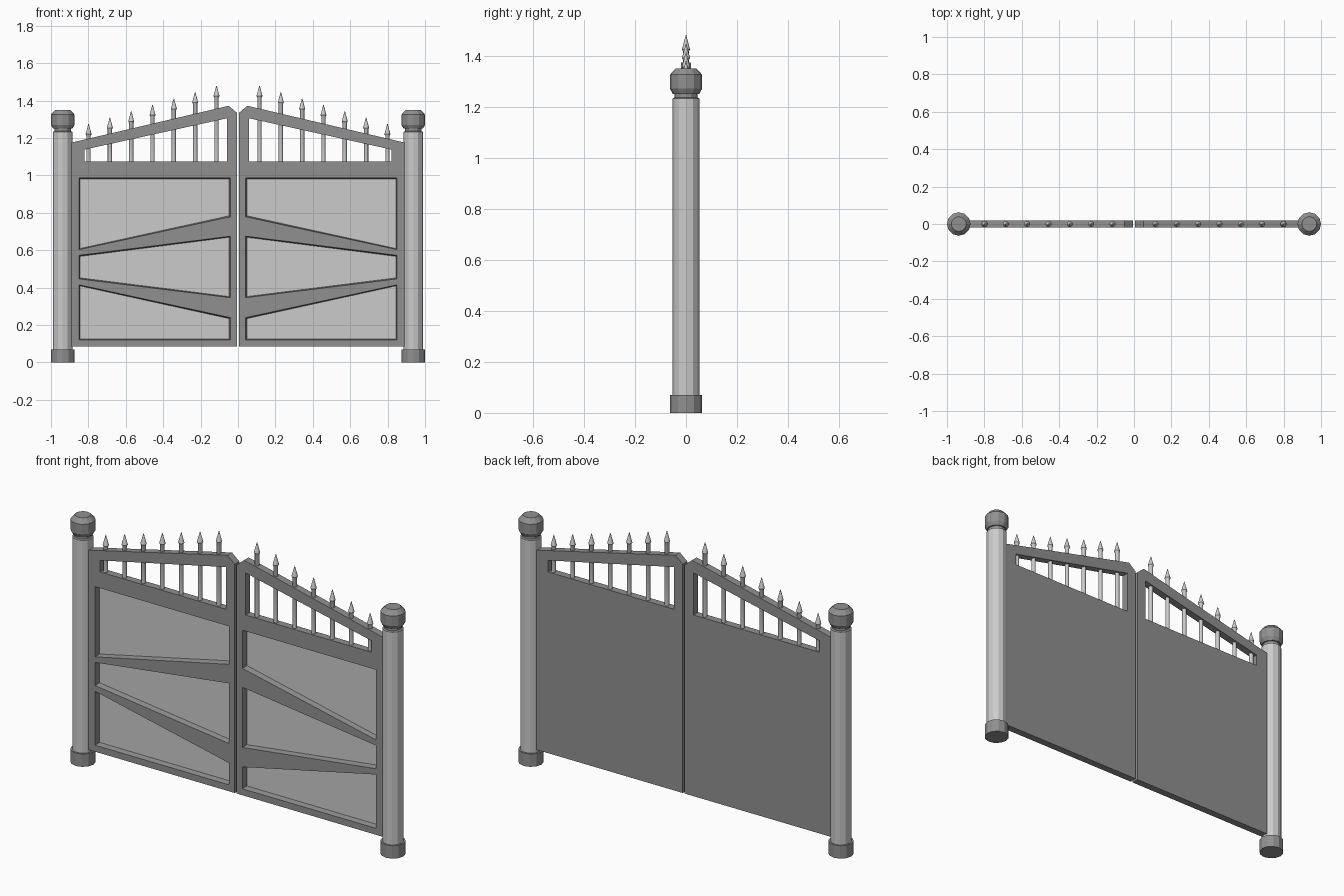
import bpy, bmesh, math
from mathutils import Vector

if "Cube" in bpy.data.objects:
    bpy.data.objects.remove(bpy.data.objects["Cube"])


def grey(name, v):
    m = bpy.data.materials.new(name)
    m.diffuse_color = (v, v, v, 1)
    m.use_nodes = True
    m.node_tree.nodes["Principled BSDF"].inputs["Base Color"].default_value = m.diffuse_color
    return m


# slot 0 = dark iron, slot 1 = lighter metal
MATS = [grey("dark_grey", 0.28), grey("light_grey", 0.55)]


def make_object(name, bm, mirror=True):
    bmesh.ops.recalc_face_normals(bm, faces=bm.faces[:])
    mesh = bpy.data.meshes.new(name)
    bm.to_mesh(mesh)
    bm.free()
    for m in MATS:
        mesh.materials.append(m)
    ob = bpy.data.objects.new(name, mesh)
    bpy.context.collection.objects.link(ob)
    if mirror:
        ob.modifiers.new("Mirror", 'MIRROR').use_mirror_merge = False
    return ob


def lathe(bm, profile, x, sides, light):
    """Closed turned solid about a vertical axis at x; profile is (radius, z).
    Bands whose index is in light get the lighter material."""
    rings = []
    for r, z in profile:
        rings.append([bm.verts.new((x + r * math.cos(2 * math.pi * i / sides),
                                    r * math.sin(2 * math.pi * i / sides), z))
                      for i in range(sides)])
    for k, (a, b) in enumerate(zip(rings, rings[1:])):
        for i in range(sides):
            j = (i + 1) % sides
            f = bm.faces.new((a[i], a[j], b[j], b[i]))
            f.material_index = int(k in light)
    bm.faces.new(rings[0])
    bm.faces.new(rings[-1])


def prism(bm, pts, y0, y1, shrink=0.0, floor=0):
    """Extrude an (x, z) outline from y0 to y1, optionally tapering at y1."""
    c = sum((Vector(p) for p in pts), Vector((0, 0))) / len(pts)
    front = [bm.verts.new((x, y0, z)) for x, z in pts]
    back = [bm.verts.new((x - math.copysign(shrink, x - c.x), y1,
                          z - math.copysign(shrink, z - c.y))) for x, z in pts]
    n = len(pts)
    for i in range(n):
        j = (i + 1) % n
        bm.faces.new((front[i], front[j], back[j], back[i]))
    bm.faces.new(front)
    bm.faces.new(back).material_index = floor


# posts: dark base, light shaft, dark neck and chamfered cap
bm = bmesh.new()
lathe(bm, [(0.063, 0), (0.063, 0.07), (0.053, 0.07), (0.053, 1.232),
           (0.045, 1.236), (0.045, 1.25), (0.052, 1.25), (0.063, 1.27),
           (0.063, 1.325), (0.04, 1.35)], 0.937, 12, {2})
make_object("post", bm)

# cutters: recessed front panels (light floors) and the open window above them
T = 0.02
IN, OUT = 0.041, 0.85
panels = [
    [(IN, 0.987), (OUT, 0.987), (OUT, 0.603), (IN, 0.778)],
    [(IN, 0.675), (OUT, 0.573), (OUT, 0.446), (IN, 0.346)],
    [(IN, 0.24), (OUT, 0.415), (OUT, 0.12), (IN, 0.12)],
]
bm = bmesh.new()
for p in panels:
    prism(bm, p, -T - 0.002, T - 0.01, 0.006, floor=1)
prism(bm, [(0.06, 1.305), (0.82, 1.138), (0.82, 1.075), (0.06, 1.075)],
      -0.1, 0.1)
cutter = make_object("panel_cutter", bm, mirror=False)
cutter.hide_render = True
cutter.hide_viewport = True

# gate leaves: sloped top with clipped peak at the meeting edge
bm = bmesh.new()
prism(bm, [(0.006, 0.085), (0.9, 0.085), (0.9, 1.173), (0.05, 1.372),
           (0.006, 1.335)], -T, T)
leaf = make_object("gate_leaf", bm, mirror=False)
cut = leaf.modifiers.new("Panels", 'BOOLEAN')
cut.operation = 'DIFFERENCE'
cut.solver = 'EXACT'
cut.object = cutter
leaf.modifiers.new("Mirror", 'MIRROR').use_mirror_merge = False

# spear-topped bars, stepping down towards the posts
bm = bmesh.new()
for i in range(7):
    tip = 1.48 - 0.034 * i
    lathe(bm, [(0.0115, 1.07), (0.0115, tip - 0.064), (0.016, tip - 0.056),
               (0.001, tip)], 0.114 * (i + 1) + 0.001, 12, {0, 1, 2})
bars = make_object("spear_bars", bm)
bpy.context.view_layer.objects.active = bars
bars.select_set(True)
bpy.ops.object.shade_smooth_by_angle(angle=math.radians(40))
